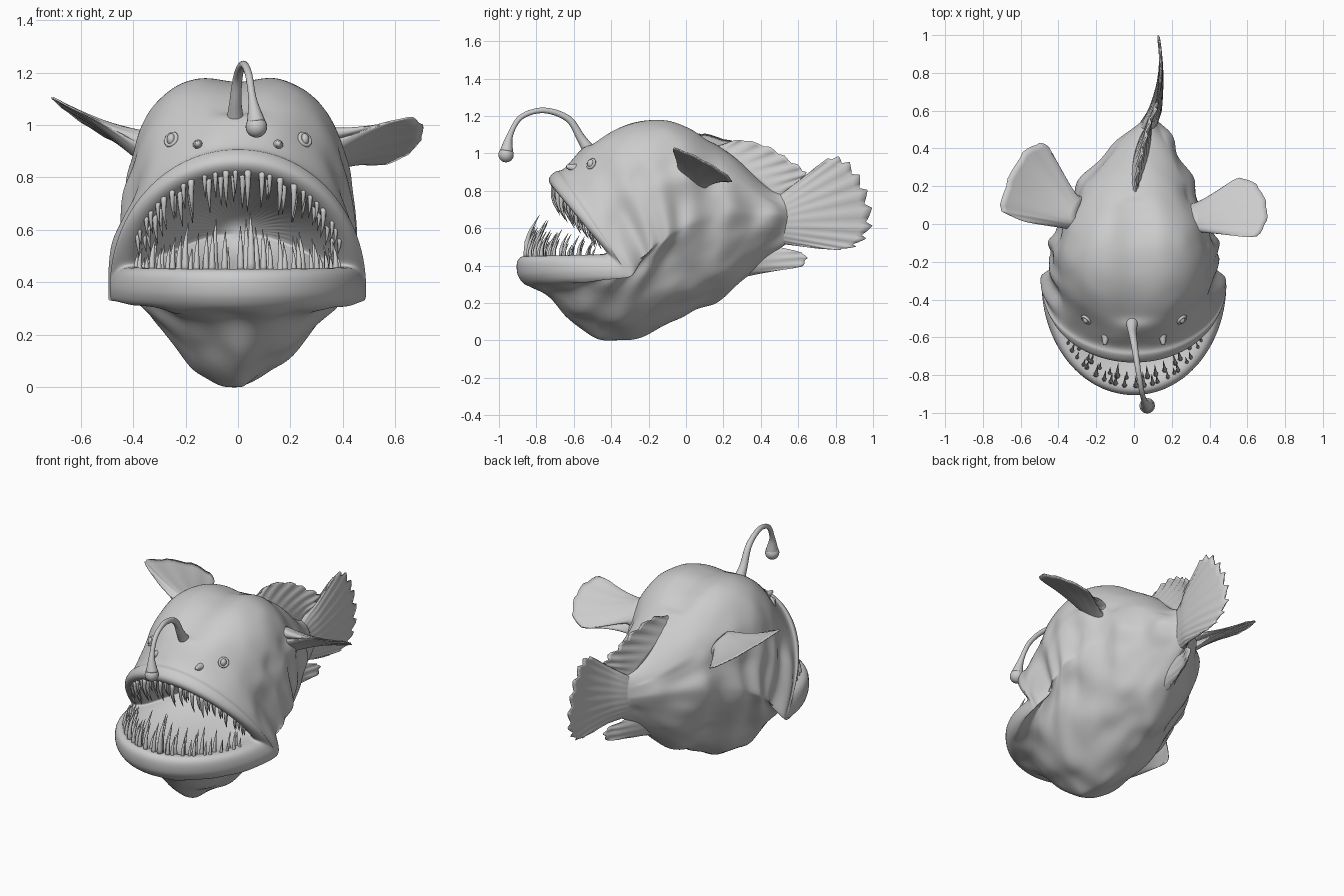
import bpy, bmesh, math, random
from mathutils import Vector, noise

if "Cube" in bpy.data.objects:
    bpy.data.objects.remove(bpy.data.objects["Cube"])

random.seed(4)
skin = bpy.data.materials.new("grey_skin")
skin.diffuse_color = (0.6, 0.6, 0.6, 1)
skin.use_nodes = True
skin.node_tree.nodes["Principled BSDF"].inputs["Base Color"].default_value = skin.diffuse_color


def finish(name, bm, subsurf=0):
    """Turn a bmesh into a smooth shaded object."""
    bmesh.ops.recalc_face_normals(bm, faces=bm.faces)
    me = bpy.data.meshes.new(name)
    bm.to_mesh(me)
    bm.free()
    me.materials.append(skin)
    for p in me.polygons:
        p.use_smooth = True
    ob = bpy.data.objects.new(name, me)
    bpy.context.collection.objects.link(ob)
    if subsurf:
        m = ob.modifiers.new("smooth", 'SUBSURF')
        m.levels = m.render_levels = subsurf


def loft(bm, loops, flat=False):
    """Bridge closed loops of points; cap the ends, flat loops with a strip of quads."""
    vs = [[bm.verts.new(p) for p in lp] for lp in loops]
    n = len(vs[0])
    for a, b in zip(vs, vs[1:]):
        for i in range(n):
            bm.faces.new((a[i], a[(i + 1) % n], b[(i + 1) % n], b[i]))
    for lp in (vs[0], vs[-1]):
        if flat:
            for i in range(n // 2 - 1):
                bm.faces.new((lp[i], lp[i + 1], lp[n - 2 - i], lp[n - 1 - i]))
        else:
            bm.faces.new(lp)


def spline(pts, t):
    """Catmull-Rom point at t in 0..1."""
    f = min(max(t, 0), 1) * (len(pts) - 1)
    i = min(int(f), len(pts) - 2)
    u = f - i
    a, b, c, d = (Vector(pts[min(max(j, 0), len(pts) - 1)]) for j in range(i - 1, i + 3))
    return (b * 2 + (c - a) * u + (a * 2 - b * 5 + c * 4 - d) * u ** 2
            + (b * 3 - a - c * 3 + d) * u ** 3) * 0.5


def tube(bm, pts, radii, steps, sides):
    loops = []
    for k in range(steps + 1):
        t = k / steps
        p = spline(pts, t)
        d = (spline(pts, t + 0.01) - spline(pts, t - 0.01)).normalized()
        r = spline([(q, 0) for q in radii], t).x
        u = d.cross(Vector((1, 0.01, 0.02))).normalized()
        v = d.cross(u)
        loops.append([p + r * (u * math.cos(a) + v * math.sin(a))
                      for a in (2 * math.pi * i / sides for i in range(sides))])
    loft(bm, loops)


# Body sections from throat over the lips to the tail: top y z, side x y z, bottom y z
SECTIONS = [
    (-.20, .66, .08, -.18, .60, -.20, .50),
    (-.58, .79, .33, -.34, .48, -.68, .38),
    (-.675, .80, .37, -.395, .465, -.81, .435),
    (-.72, .82, .415, -.42, .46, -.87, .46),
    (-.745, .865, .46, -.40, .45, -.91, .43),
    (-.70, .905, .487, -.34, .395, -.905, .36),
    (-.65, .92, .485, -.285, .335, -.86, .295),
    (-.54, 1.04, .445, -.22, .42, -.74, .24),
    (-.42, 1.125, .445, -.17, .50, -.62, .12),
    (-.28, 1.18, .44, -.11, .55, -.50, .02),
    (-.12, 1.19, .415, -.04, .60, -.36, -.01),
    (.02, 1.15, .37, .06, .65, -.15, .04),
    (.15, 1.06, .31, .19, .68, .05, .16),
    (.27, .97, .25, .32, .68, .22, .235),
    (.45, .81, .11, .48, .66, .42, .44),
    (.56, .775, .025, .56, .65, .55, .52),
]
LAST = len(SECTIONS) - 1


def tail_bend(y):
    return 0.10 * min(max((y - 0.1) / 0.5, 0), 1) ** 1.5


def section_point(k, a):
    """Point on the (fractional) section k at angle a."""
    ty, tz, w, sy, sz, by, bz = spline(SECTIONS, k / LAST)
    c, s = math.cos(a), math.sin(a)
    bump = math.exp(-((k - 9.5) / 2.4) ** 2)      # square crown, narrow belly
    n = 2 + 0.8 * bump if s >= 0 else 2 - 0.5 * bump
    x = math.copysign(abs(c) ** (2 / n), c) * w
    t = abs(s) ** (2 / n)
    ey, ez = (ty, tz) if s >= 0 else (by, bz)
    y, z = sy + (ey - sy) * t, sz + (ez - sz) * t
    if s > 0 and 7 < k < 12:                      # groove between the brows
        z -= 0.035 * math.exp(-(x / 0.09) ** 2)
    return Vector((x + tail_bend(y), y, z))


# Body with open mouth, folds of skin towards the belly and flanks
bm = bmesh.new()
loops = []
for k in list(range(5)) + [5 + i / 3 for i in range(3 * (LAST - 5) + 1)]:
    loop = []
    for j in range(64):
        a = 2 * math.pi * j / 64
        p = section_point(k, a)
        if 6 < k < 14.5:
            out = Vector((p.x - tail_bend(p.y), 0, p.z - 0.6)).normalized()
            low = 1 if math.sin(a) < 0.5 else 0.3
            fold = abs(math.cos(a)) ** 2 * 0.010 * math.sin(k * 4.2)
            p += out * low * (0.036 * noise.noise(p * 4.5) + 0.018 * noise.noise(p * 10) + fold)
            p.z = max(p.z, 0)
        loop.append(p)
    loops.append(loop)
loft(bm, loops)
finish("body", bm, 2)


# Teeth: curved thin cones in two rows along each jaw
def teeth(name, lower):
    bm = bmesh.new()
    sign = 1 if lower else -1
    for row, count in ((2.6, 25), (2.0, 20)):
        for i in range(count):
            a = math.radians(12 + 156 * (i + random.uniform(.2, .8)) / count)
            base = section_point(row, -a if lower else a)
            size = (0.07 + (0.12 if lower else 0.06) * math.sin(a) ** 2) * random.uniform(.5, 1.2)
            lean = Vector((-base.x * 0.3, 0.3 if lower else 0.22, sign)).normalized()
            bend = Vector((-base.x * 0.15, 0.12, 0)) * size
            base -= lean * 0.02
            tip = base + lean * (size + 0.02)
            r = 0.007 + 0.05 * size
            tube(bm, [base, (base + tip) / 2 - bend, tip], [r, r * .65, .001], 5, 7)
    finish(name, bm)


teeth("upper_teeth", False)
teeth("lower_teeth", True)

# Lure: arched stalk flaring into a drop shaped bulb
bm = bmesh.new()
tube(bm, [(-.01, -.50, .99), (-.01, -.56, 1.08), (0, -.63, 1.185), (.02, -.76, 1.23),
          (.04, -.88, 1.195), (.055, -.94, 1.10), (.069, -.96, 1.01)],
     [.040, .024, .018, .015, .014, .016, .036], 40, 16)
bulb = bmesh.ops.create_uvsphere(bm, u_segments=20, v_segments=14, radius=.041)
bmesh.ops.translate(bm, verts=bulb["verts"], vec=(.07, -.962, .993))
finish("lure", bm)

# Eyes with a raised lid ring, and nostril stubs
for side, label in ((1, "right"), (-1, "left")):
    eye = Vector((side * .235, -.495, .94))
    hit = min((section_point(5 + i / 10, math.radians(90 - side * j))
               for i in range(40) for j in range(10, 80, 2)), key=lambda p: (p - eye).length)
    bm = bmesh.new()
    bmesh.ops.create_uvsphere(bm, u_segments=16, v_segments=10, radius=.021)
    bmesh.ops.scale(bm, verts=bm.verts, vec=(.8, 1, 1.1))
    bmesh.ops.translate(bm, verts=bm.verts, vec=hit)
    finish(label + "_eye", bm)
    bpy.ops.mesh.primitive_torus_add(location=hit, major_radius=.024, minor_radius=.008,
                                     major_segments=20, minor_segments=8)
    lid = bpy.context.object
    lid.name = label + "_eyelid"
    lid.rotation_euler = Vector((side * .6, -.7, .4)).to_track_quat('Z', 'Y').to_euler()
    lid.data.materials.append(skin)
    bpy.ops.object.shade_smooth()
    bm = bmesh.new()
    tube(bm, [(side * .15, -.58, .92), (side * .155, -.64, .93)], [.026, .018, .009], 6, 10)
    finish(label + "_nostril", bm)


def fin(name, root, edge, thick, rays, ripple, notch, place):
    """Ribbed flat fan between root and outer edge, tapering, then placed in space."""
    bm = bmesh.new()
    n, rows = rays * 4, 12
    loops = []
    for k in range(rows + 1):
        r = k / rows
        top, bot = [], []
        for i in range(n + 1):
            s = i / n
            a, b = spline(root, s), spline(edge, s)
            b = b + (a - b) * notch * (i % 4) / 3 * r
            u, v = a.lerp(b, r)
            mid = ripple * r * math.sin(2 * math.pi * rays * s)
            h = (thick * (1 - r) ** 2 + .004) * (math.sin(math.pi * s) ** .5 if 0 < i < n else .05)
            top.append(place(u, v, mid + h))
            bot.append(place(u, v, mid - h))
        loops.append(top + bot[::-1])
    loft(bm, loops, True)
    finish(name, bm)


def right_tilt(x, y, h):
    return Vector((x, y, h + .91 + .24 * (x - .4) - .5 * (y - .05)))


def left_tilt(x, y, h):
    return Vector((x, y, h + .94 - .56 * (x + .42) - .1 * (y - .1)))


def sway(y, z, h):
    """Stand a fin upright and bend it sideways along the tail."""
    bend = tail_bend(y) + .045 * math.sin(max(0, y - .55) * 5) - .03 * max(0, y - .75)
    return Vector((h + bend, y, z))


# Pectoral fins on thick fleshy stalks, each held at its own tilt
fin("right_pectoral_fin", [(.29, -.05), (.31, .03), (.27, .12)],
    [(.38, -.025), (.52, -.06), (.65, -.065), (.705, .02), (.70, .12), (.65, .21),
     (.56, .245), (.48, .20), (.41, .12), (.34, .085)], .085, 9, .002, .02, right_tilt)
fin("left_pectoral_fin", [(-.29, -.04), (-.31, .04), (-.26, .15)],
    [(-.41, -.015), (-.57, .01), (-.69, .06), (-.71, .10), (-.67, .24), (-.59, .38),
     (-.50, .43), (-.44, .39), (-.41, .23), (-.34, .13)], .085, 9, .002, .02, left_tilt)

# Tail, dorsal and anal fins
fin("tail_fin", [(.45, .75), (.46, .65), (.45, .52)],
    [(.56, .775), (.70, .93), (.79, .985), (.87, .96), (.94, .87), (.985, .76),
     (1.0, .63), (.96, .54), (.88, .49), (.76, .485), (.56, .51)], .06, 13, .004, .07, sway)
fin("dorsal_fin", [(.12, 1.03), (.33, .90), (.53, .73)],
    [(.20, 1.05), (.30, 1.075), (.45, 1.035), (.56, .965), (.645, .90), (.60, .84),
     (.54, .77)], .035, 9, .008, .07, sway)
fin("anal_fin", [(.28, .33), (.36, .40), (.45, .50)],
    [(.36, .35), (.50, .375), (.62, .395), (.65, .44), (.62, .47), (.52, .495)],
    .04, 5, .004, .05, sway)
